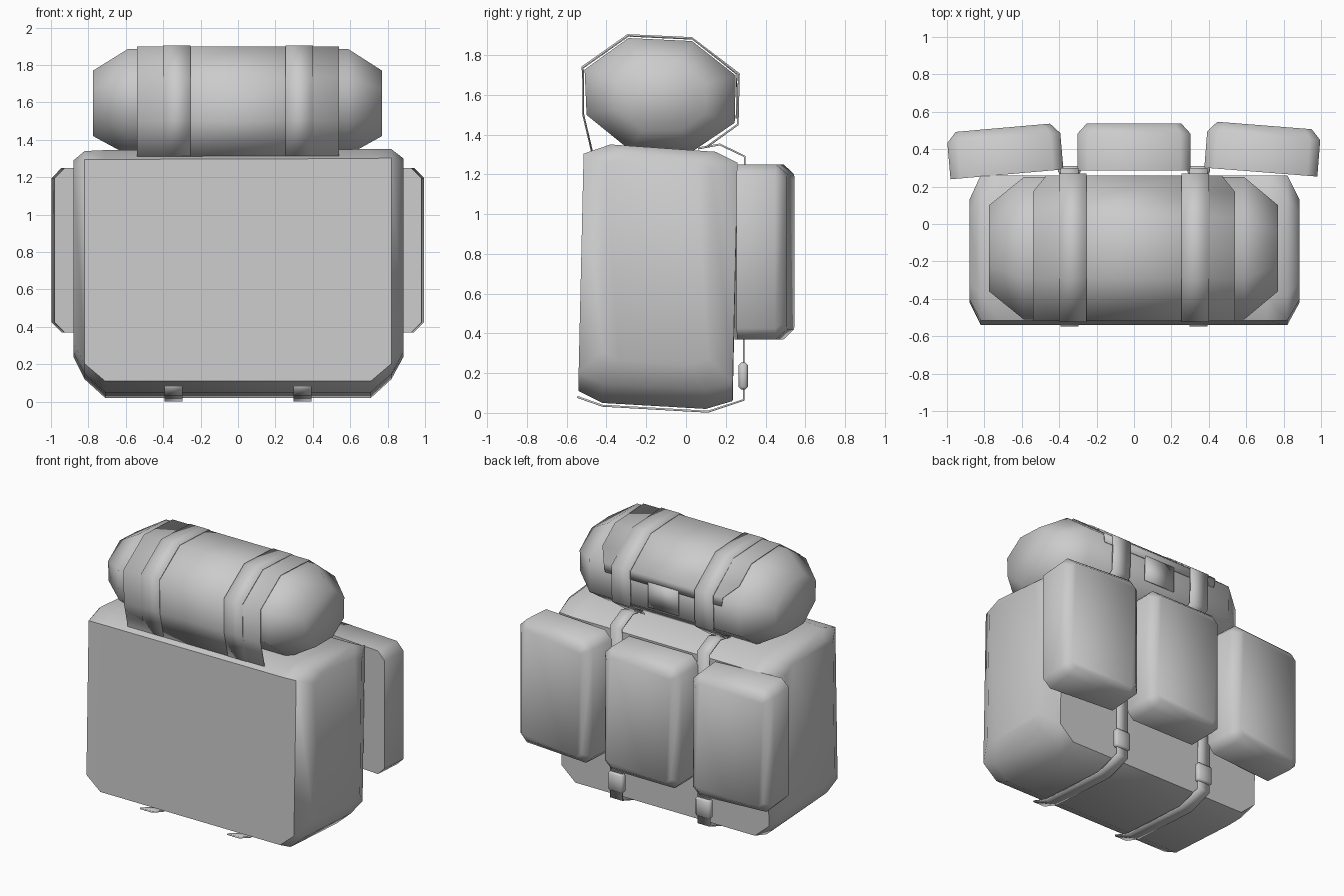
import bpy, bmesh, math
from mathutils import Matrix, Vector

cube = bpy.data.objects.get("Cube")
if cube:
    bpy.data.objects.remove(cube, do_unlink=True)

# One plain grey for everything
grey = bpy.data.materials.new("plain grey")
grey.use_nodes = True
colour = (0.6, 0.6, 0.6, 1)
grey.diffuse_color = colour
bsdf = next(n for n in grey.node_tree.nodes if n.type == 'BSDF_PRINCIPLED')
bsdf.inputs["Base Color"].default_value = colour


def finish(name, bm, angle=60):
    bmesh.ops.recalc_face_normals(bm, faces=bm.faces)
    mesh = bpy.data.meshes.new(name)
    bm.to_mesh(mesh)
    bm.free()
    mesh.materials.append(grey)
    obj = bpy.data.objects.new(name, mesh)
    bpy.context.collection.objects.link(obj)
    bpy.ops.object.select_all(action='DESELECT')
    obj.select_set(True)
    bpy.context.view_layer.objects.active = obj
    bpy.ops.object.shade_smooth_by_angle(angle=math.radians(angle))
    return obj


def loft(name, rings, angle=60):
    """Skin a list of closed rings and cap both ends."""
    bm = bmesh.new()
    rows = [[bm.verts.new(p) for p in ring] for ring in rings]
    n = len(rows[0])
    for a, b in zip(rows, rows[1:]):
        for i in range(n):
            j = (i + 1) % n
            bm.faces.new((a[i], a[j], b[j], b[i]))
    bm.faces.new(rows[0])
    bm.faces.new(rows[-1])
    return finish(name, bm, angle)


def fit(profile, x, ylo, yhi, zlo, zhi):
    """Place a (y, z) profile at x, stretched to the given bounds."""
    ys, zs = zip(*profile)
    y0, y1, z0, z1 = min(ys), max(ys), min(zs), max(zs)
    return [(x, ylo + (y - y0) / (y1 - y0) * (yhi - ylo),
             zlo + (z - z0) / (z1 - z0) * (zhi - zlo)) for y, z in profile]


def ribbon(name, path, x, half, thick=0.01, end_halves=()):
    """Thin band along a (y, z) path; end_halves narrows its last points."""
    halves = [half] * (len(path) - len(end_halves)) + list(end_halves)
    bm = bmesh.new()
    rows = [(bm.verts.new((x - h, y, z)), bm.verts.new((x + h, y, z)))
            for (y, z), h in zip(path, halves)]
    for a, b in zip(rows, rows[1:]):
        bm.faces.new((a[0], a[1], b[1], b[0]))
    obj = finish(name, bm)
    solid = obj.modifiers.new("thickness", 'SOLIDIFY')
    solid.thickness = thick
    solid.offset = 0
    return obj


# Main bag: chamfered side profile lofted across its width
bag = [(-0.54, 0.11), (-0.42, 0.05), (0.10, 0.02), (0.235, 0.06),
       (0.26, 1.25), (0.15, 1.31), (-0.38, 1.35), (-0.515, 1.30)]
full = (-0.54, 0.26)
end = (-0.42, 0.13)
loft("main_bag", [
    fit(bag, -0.88, *end, 0.24, 1.29),
    fit(bag, -0.82, *full, 0.12, 1.34),
    fit(bag, -0.71, *full, 0.02, 1.345),
    fit(bag, 0.71, *full, 0.02, 1.35),
    fit(bag, 0.82, *full, 0.12, 1.35),
    fit(bag, 0.885, *end, 0.24, 1.30)])

# Bed roll: eight-sided, drawn in at both ends
roll = [(-0.50, 1.50), (-0.51, 1.73), (-0.29, 1.89), (0.03, 1.875),
        (0.25, 1.70), (0.245, 1.46), (0.04, 1.32), (-0.28, 1.32)]
mid = (-0.51, 0.25, 1.32, 1.885)
tip = (-0.36, 0.10, 1.42, 1.77)
loft("bed_roll", [fit(roll, -0.775, *tip), fit(roll, -0.59, *mid),
                  fit(roll, 0.59, *mid), fit(roll, 0.77, *tip)])

# Cover flap over the roll, narrowing at the back, with a small tab
over = [(-0.47, 1.31), (-0.515, 1.50), (-0.517, 1.735),
        (-0.29, 1.895), (0.032, 1.88)]
ribbon("cover_flap", over + [(0.17, 1.772), (0.256, 1.702), (0.254, 1.64)],
       0, 0.54, 0.006, (0.54, 0.47, 0.46))
ribbon("flap_tab", [(0.256, 1.66), (0.254, 1.48)], 0, 0.12, 0.008)

# Straps and buckles, one set on each side
strap_over = [(y - 0.003, z + 0.005) for y, z in over]
strap_over += [(0.266, 1.705), (0.26, 1.45), (0.10, 1.335)]
strap_down = [(0.06, 1.33), (0.17, 1.35), (0.295, 1.29), (0.29, 0.065),
              (0.11, 0.006), (-0.42, 0.036), (-0.546, 0.08)]
for side, s in (("left", 1), ("right", -1)):
    ribbon(side + "_roll_strap", strap_over, s * 0.328, 0.073)
    ribbon(side + "_bag_strap", strap_down, s * 0.345, 0.048)
    bm = bmesh.new()
    bmesh.ops.create_cube(bm, size=1, matrix=Matrix.Translation(
        (s * 0.345, 0.288, 0.185)) @ Matrix.Diagonal((0.12, 0.046, 0.135, 1)))
    bmesh.ops.bevel(bm, geom=bm.edges[:], offset=0.012, segments=1,
                    affect='EDGES')
    finish(side + "_buckle", bm)


# Back pockets: chamfered boxes, the outer two turned slightly
def pocket(name, x, y, turn):
    def ring(depth, inset):
        w, h, c = 0.303 - inset, 0.44 - inset, 0.055 - inset * 0.4
        pts = [(-w, c - h), (c - w, -h), (w - c, -h), (w, c - h),
               (w, h - c), (w - c, h), (c - w, h), (-w, h - c)]
        return [(px, depth, pz) for px, pz in pts]
    spin = Matrix.Translation((x, y, 0.81)) @ Matrix.Rotation(
        math.radians(turn), 4, 'Z')
    rings = [ring(-0.125, 0), ring(0.07, 0), ring(0.125, 0.05)]
    loft(name, [[spin @ Vector(p) for p in r] for r in rings])


pocket("middle_pocket", 0, 0.412, 0)
pocket("left_pocket", 0.688, 0.402, -4.5)
pocket("right_pocket", -0.69, 0.39, 5)
